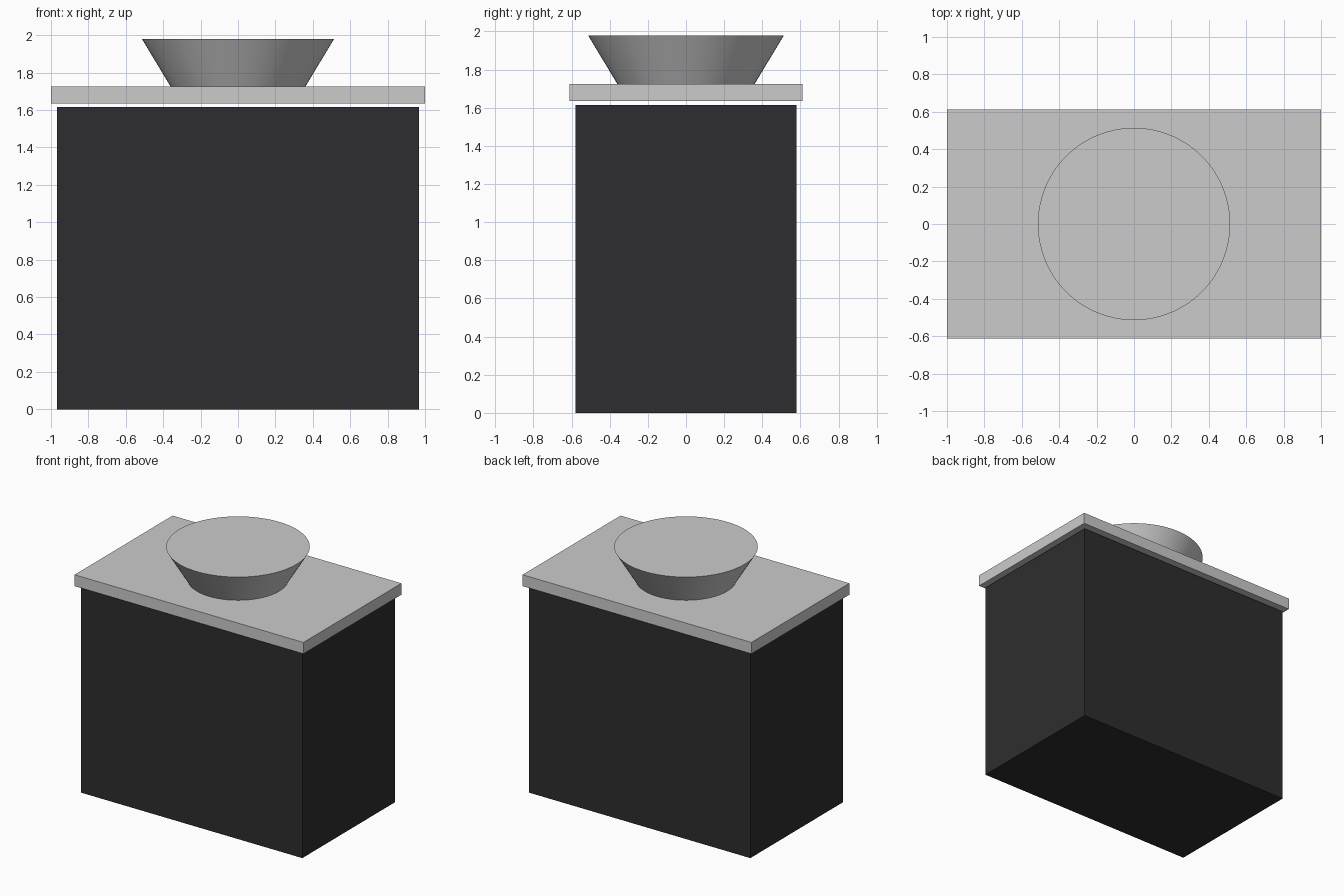
import bpy

if "Cube" in bpy.data.objects:
    bpy.data.objects.remove(bpy.data.objects["Cube"])


def box(name, width, depth, z0, z1):
    bpy.ops.mesh.primitive_cube_add(size=1, location=(0, 0, (z0 + z1) / 2))
    ob = bpy.context.object
    ob.name = name
    ob.scale = (width, depth, z1 - z0)
    bpy.ops.object.transform_apply(location=False, rotation=False, scale=True)
    return ob


# Dark cabinet body
cabinet = box("cabinet", 1.935, 1.157, 0.0, 1.615)
dark = bpy.data.materials.new("dark_finish")
dark.diffuse_color = (0.027, 0.027, 0.029, 1)
dark.use_nodes = True
dark.node_tree.nodes["Principled BSDF"].inputs["Base Color"].default_value = dark.diffuse_color
cabinet.data.materials.append(dark)

# Countertop slab, separated from the cabinet by a thin shadow gap
box("countertop", 2.0, 1.223, 1.635, 1.725)

# Flared basin with a flat closed top
z0, z1 = 1.725, 1.98
bpy.ops.mesh.primitive_cone_add(vertices=96, radius1=0.36, radius2=0.514,
                                depth=z1 - z0, location=(0, 0, (z0 + z1) / 2))
basin = bpy.context.object
basin.name = "basin"
bpy.ops.object.shade_smooth_by_angle()
